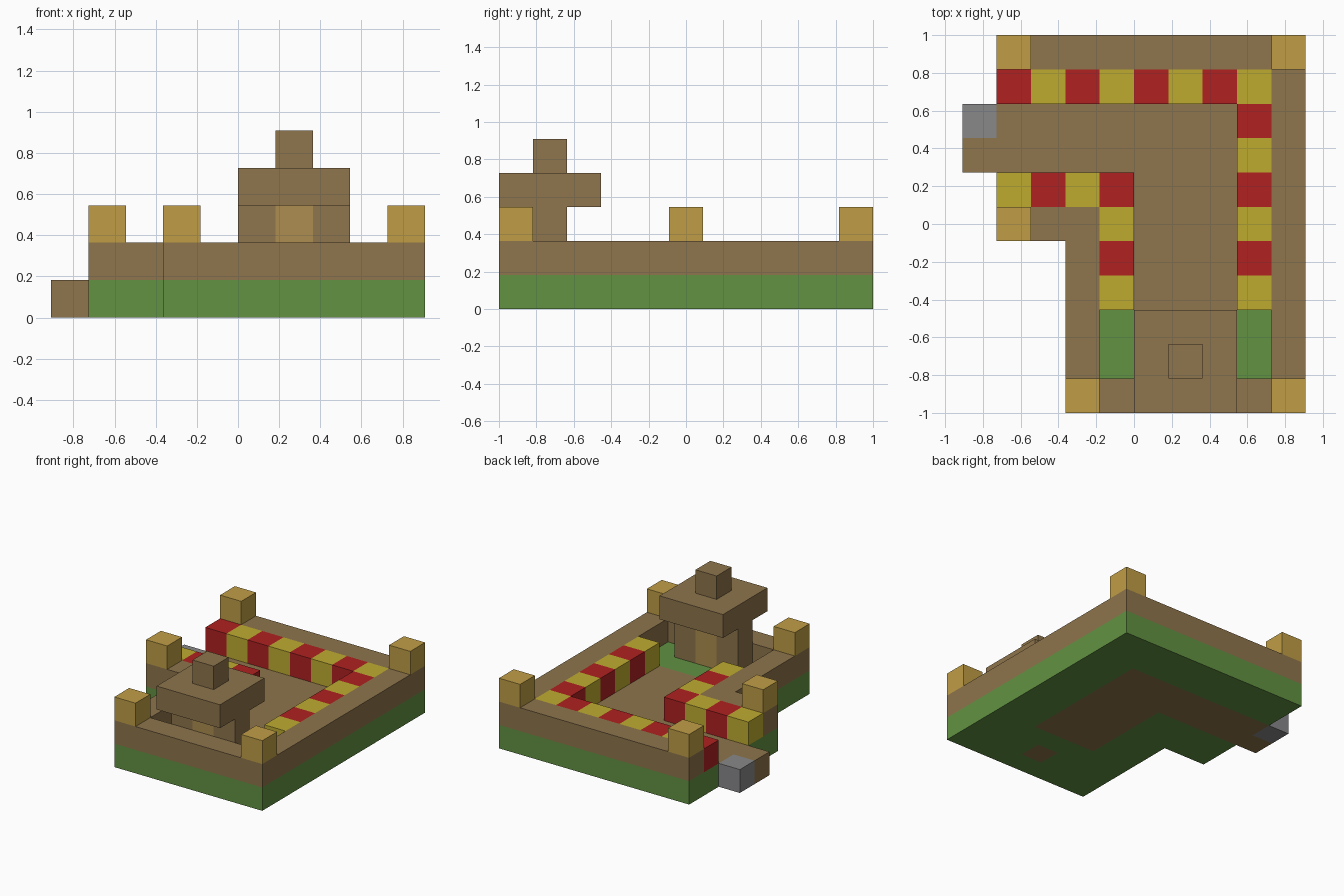
import bpy
import bmesh
from mathutils import Vector

cube = bpy.data.objects.get("Cube")
if cube:
    bpy.data.objects.remove(cube, do_unlink=True)

U = 2 / 11                       # edge of one building block
ORIGIN = Vector((-5, -5.5, 0))   # block grid corner, in blocks


def material(name, r, g, b):
    """Flat material from 0-255 display values."""
    def linear(v):
        v /= 255
        return v / 12.92 if v <= 0.04045 else ((v + 0.055) / 1.055) ** 2.4
    colour = (linear(r), linear(g), linear(b), 1)
    mat = bpy.data.materials.new(name)
    mat.use_nodes = True
    mat.diffuse_color = colour
    mat.node_tree.nodes["Principled BSDF"].inputs["Base Color"].default_value = colour
    return mat


green = material("grass green", 98, 146, 66)
brown = material("earth brown", 142, 117, 76)
gold = material("tower gold", 192, 158, 70)
door_gold = material("door gold", 172, 141, 80)
red = material("stripe red", 176, 33, 33)
yellow = material("stripe yellow", 191, 171, 48)
grey = material("stone grey", 136, 136, 138)


def blocks(name, mats, z0, z1, areas, rule=lambda x, y: 0):
    """Fuse block areas (x0, x1, y0, y1) into one solid between two levels."""
    cells = {(x, y, z) for x0, x1, y0, y1 in areas
             for x in range(x0, x1) for y in range(y0, y1) for z in range(z0, z1)}
    bm = bmesh.new()
    for cell in sorted(cells):
        centre = Vector(cell) + Vector((0.5, 0.5, 0.5)) + ORIGIN
        for axis in range(3):
            for sign in (-1, 1):
                n = Vector((0, 0, 0))
                n[axis] = sign
                if tuple(int(c + d) for c, d in zip(cell, n)) in cells:
                    continue
                # outer face, wound around its outward normal
                a = Vector((n.y, n.z, n.x))
                b = n.cross(a)
                corners = [n + a + b, n - a + b, n - a - b, n + a - b]
                face = bm.faces.new([bm.verts.new((centre + c / 2) * U) for c in corners])
                face.material_index = rule(cell[0], cell[1])
    bmesh.ops.remove_doubles(bm, verts=bm.verts, dist=0.001)
    bmesh.ops.dissolve_limit(bm, angle_limit=0.01, verts=bm.verts, edges=bm.edges,
                             delimit={'MATERIAL'})
    bmesh.ops.recalc_face_normals(bm, faces=bm.faces)
    mesh = bpy.data.meshes.new(name)
    bm.to_mesh(mesh)
    bm.free()
    for mat in mats:
        mesh.materials.append(mat)
    bpy.context.collection.objects.link(bpy.data.objects.new(name, mesh))


# Ground level: grass around a sunken path, with the entrance blocks
blocks("grass_base", [green], 0, 1, [
    (1, 10, 9, 11), (8, 10, 0, 9), (1, 5, 5, 7), (3, 5, 0, 5),
    (5, 8, 2, 3), (5, 8, 0, 1), (5, 6, 1, 2), (7, 8, 1, 2)])
blocks("path_floor", [brown], 0, 1, [(5, 8, 3, 9), (1, 5, 7, 9), (0, 1, 7, 8)])
blocks("doorstep", [brown], 0, 1, [(6, 7, 1, 2)])
blocks("entrance_stone", [grey], 0, 1, [(0, 1, 8, 9)])

# Outer wall and the striped kerb inside it
blocks("outer_wall", [brown], 1, 2, [
    (1, 10, 10, 11), (9, 10, 0, 10), (1, 4, 5, 6), (3, 4, 0, 5), (4, 9, 0, 1)])
blocks("striped_kerb", [red, yellow], 1, 2, [
    (1, 9, 9, 10), (8, 9, 3, 9), (1, 5, 6, 7), (4, 5, 3, 6)],
    rule=lambda x, y: (x + y) % 2)

# Corner towers
for i, (x, y) in enumerate([(1, 10), (9, 10), (1, 5), (3, 0), (9, 0)]):
    blocks(f"corner_tower_{i + 1}", [gold], 2, 3, [(x, x + 1, y, y + 1)])

# Gatehouse
for side, x in (("right", 5), ("left", 7)):
    blocks(f"gate_column_{side}", [brown], 1, 3, [(x, x + 1, 1, 2)])
blocks("gate_door", [door_gold], 1, 3, [(6, 7, 1, 2)])
blocks("gate_roof", [brown], 3, 4, [(5, 8, 0, 3)])
blocks("roof_knob", [brown], 4, 5, [(6, 7, 1, 2)])
